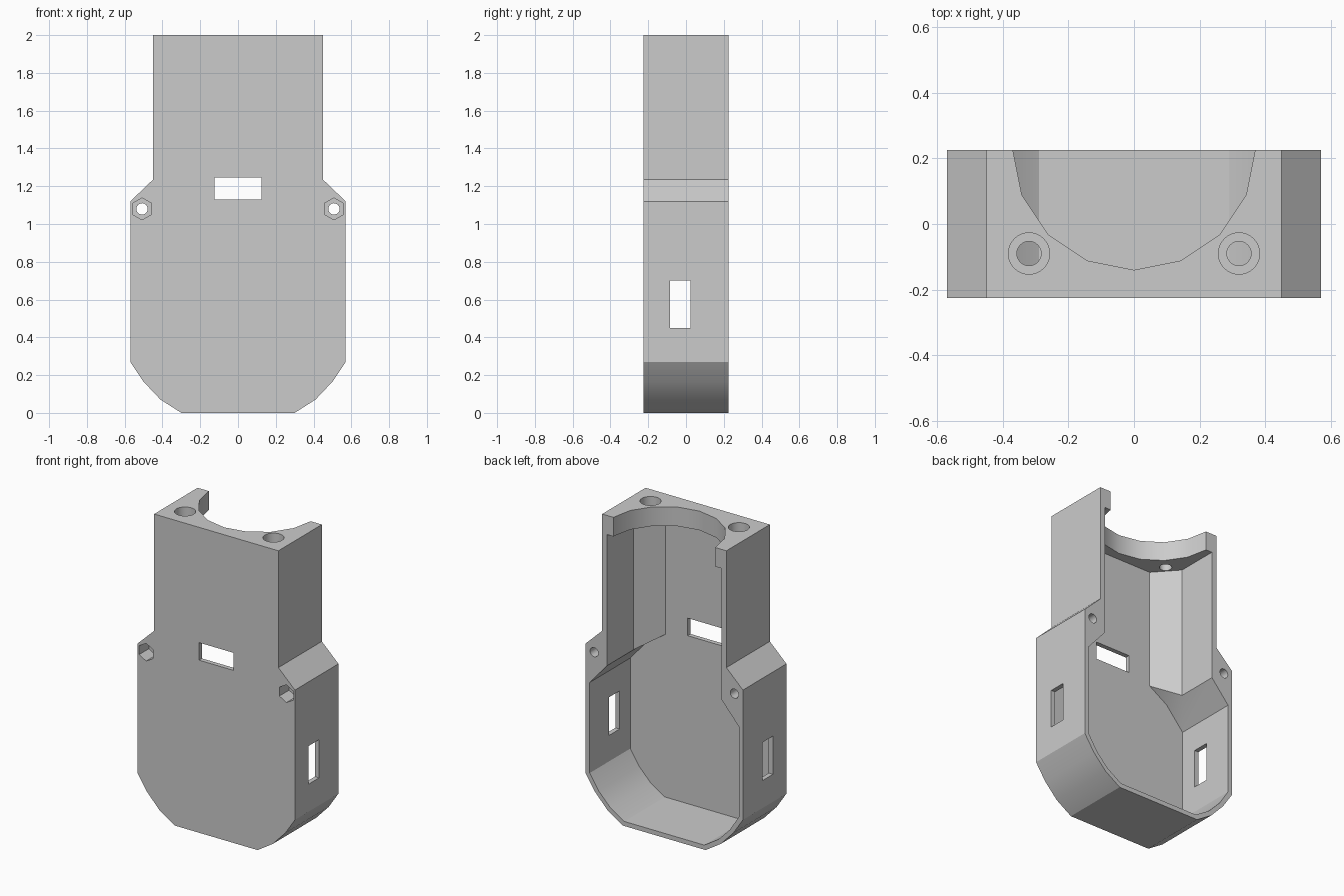
import bpy, bmesh, math
from mathutils import Matrix, Vector

old = bpy.data.objects.get("Cube")
if old:
    bpy.data.objects.remove(old, do_unlink=True)

grey = bpy.data.materials.new("plain grey")
grey.use_nodes = True
grey.diffuse_color = (0.6, 0.6, 0.6, 1)
grey.node_tree.nodes["Principled BSDF"].inputs["Base Color"].default_value = (0.6, 0.6, 0.6, 1)

FRONT, BACK, WALL = -0.225, 0.225, 0.03
INNER = FRONT + WALL
OVER = 0.4          # overshoot for cutters that break through a face


def prism(name, points, axis, start, end):
    """Extrude a flat outline along the x, y or z axis."""
    place = {"x": lambda a, b: (start, a, b),
             "y": lambda a, b: (a, start, b),
             "z": lambda a, b: (a, b, start)}[axis]
    step = {"x": Vector((1, 0, 0)), "y": Vector((0, 1, 0)), "z": Vector((0, 0, 1))}[axis]
    bm = bmesh.new()
    face = bm.faces.new([bm.verts.new(place(a, b)) for a, b in points])
    new = bmesh.ops.extrude_face_region(bm, geom=[face])["geom"]
    verts = [g for g in new if isinstance(g, bmesh.types.BMVert)]
    bmesh.ops.translate(bm, verts=verts, vec=step * (end - start))
    bmesh.ops.recalc_face_normals(bm, faces=bm.faces)
    mesh = bpy.data.meshes.new(name)
    bm.to_mesh(mesh)
    bm.free()
    mesh.materials.append(grey)
    obj = bpy.data.objects.new(name, mesh)
    bpy.context.collection.objects.link(obj)
    return obj


def mirrored(half):
    return half + [(-a, b) for a, b in reversed(half)]


def circle(cx, cy, radius, sides, turn=0.0):
    angles = [turn + math.tau * i / sides for i in range(sides)]
    return [(cx + radius * math.cos(t), cy + radius * math.sin(t)) for t in angles]


def rectangle(a0, a1, b0, b1):
    return [(a0, b0), (a1, b0), (a1, b1), (a0, b1)]


# Outer body
body = prism("housing", mirrored([(0.30, 0), (0.41, 0.07), (0.50, 0.165), (0.57, 0.27),
                                  (0.57, 1.12), (0.45, 1.235), (0.45, 2)]), "y", FRONT, BACK)

# Wide lower cavity, open at the back
cutters = [prism("lower_cavity", mirrored([(0.29, 0.03), (0.393, 0.095), (0.475, 0.18),
                                           (0.54, 0.28), (0.54, 0.873), (0.415, 1.016),
                                           (0.267, 1.107), (0.1, 1.15)]), "y", INNER, OVER)]

# Upper channel with slanted front corners, below the top lip
cutters.append(prism("upper_channel", mirrored([(0.285, INNER), (0.415, -0.05), (0.415, OVER)]),
                     "z", 0.95, 1.875))

# Round mouth through the top lip
cutters.append(prism("top_mouth", circle(0, 0.23, 0.37, 16), "z", 1.8, 2.2))

# Rectangular slots in the front and both sides
cutters.append(prism("front_slot", rectangle(-0.125, 0.125, 1.13, 1.245), "y", -OVER, 0))
cutters.append(prism("side_slots", rectangle(-0.085, 0.025, 0.45, 0.70), "x", -1, 1))

for s in (-1, 1):
    # Top screw holes with counterbores
    cutters.append(prism("top_hole", circle(s * 0.32, -0.09, 0.037, 32), "z", 1.8, 2.2))
    cutters.append(prism("top_counterbore", circle(s * 0.32, -0.09, 0.063, 32), "z", 1.92, 2.2))
    # Side screw holes with hexagonal nut pockets in front
    cutters.append(prism("ear_hole", circle(s * 0.508, 1.08, 0.03, 24), "y", -OVER, OVER))
    cutters.append(prism("nut_pocket", circle(s * 0.508, 1.08, 0.058, 6, math.pi / 6),
                         "y", -OVER, FRONT + 0.1))

for cutter in cutters:
    cutter.hide_render = True
    mod = body.modifiers.new(cutter.name, "BOOLEAN")
    mod.operation = "DIFFERENCE"
    mod.solver = "EXACT"
    mod.object = cutter

# Bake the cuts and discard the cutters
bpy.context.view_layer.update()
graph = bpy.context.evaluated_depsgraph_get()
baked = bpy.data.meshes.new_from_object(body.evaluated_get(graph))
body.modifiers.clear()
body.data = baked
for cutter in cutters:
    bpy.data.objects.remove(cutter, do_unlink=True)

bpy.ops.object.select_all(action="DESELECT")
body.select_set(True)
bpy.context.view_layer.objects.active = body
bpy.ops.object.shade_smooth_by_angle(angle=math.radians(28))
